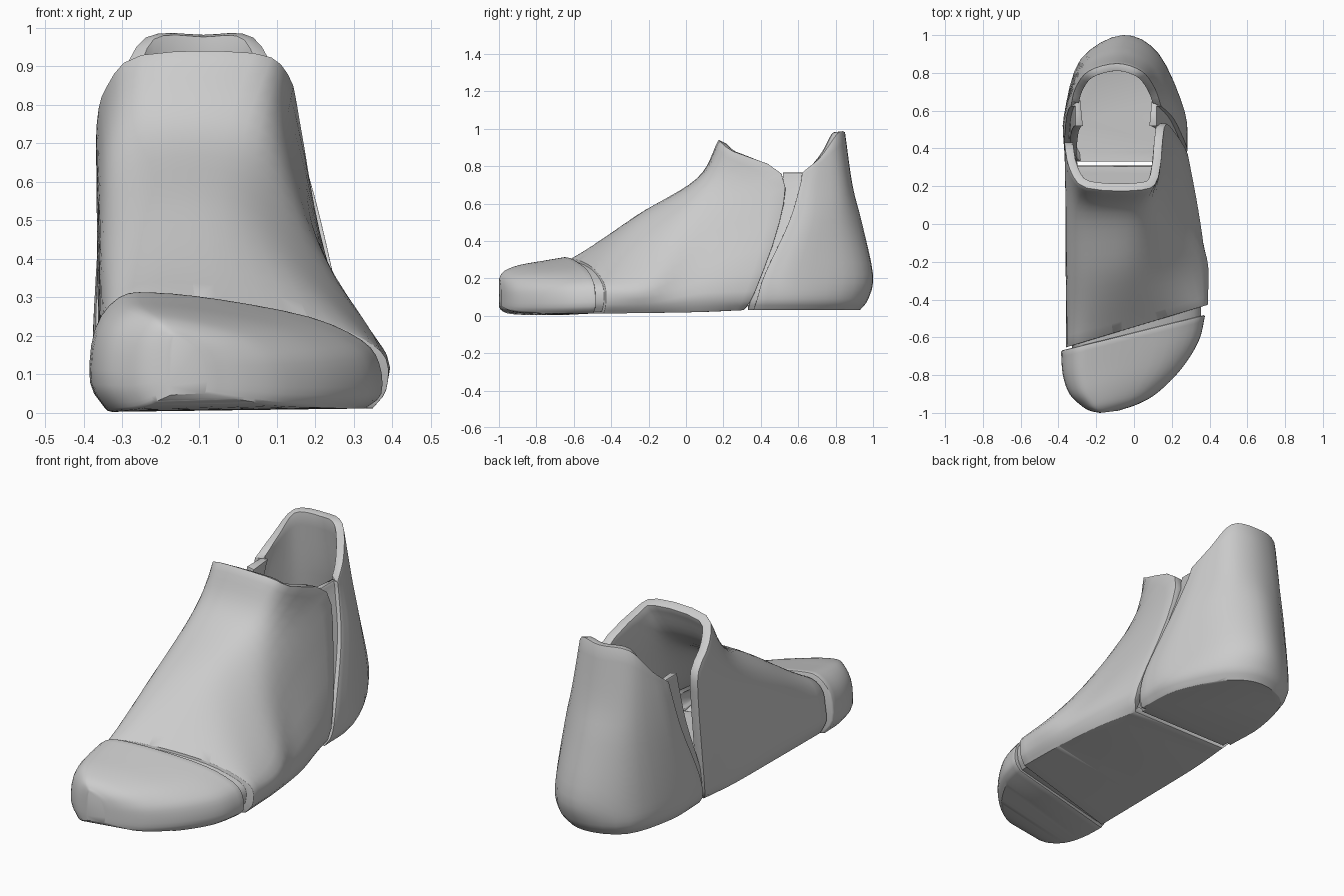
import bpy, bmesh
from mathutils import Vector

if "Cube" in bpy.data.objects:
    bpy.data.objects.remove(bpy.data.objects["Cube"])


def spline(pts, n):
    """Catmull-Rom through pts with n steps per span."""
    p = [Vector(q) for q in pts]
    p = [2 * p[0] - p[1]] + p + [2 * p[-1] - p[-2]]
    out = []
    for a, b, c, d in zip(p, p[1:], p[2:], p[3:]):
        for i in range(n):
            t = i / n
            out.append(0.5 * (2 * b + (c - a) * t + (2 * a - 5 * b + 4 * c - d) * t * t
                              + (3 * b - a - 3 * c + d) * t ** 3))
    return out + [p[-2]]


def loft_smooth(rows, n_along, n_across):
    """Smooth a coarse grid of points in both directions."""
    rows = [spline(r, n_across) for r in rows]
    cols = [spline(c, n_along) for c in zip(*rows)]
    return [list(r) for r in zip(*cols)]


def build(name, rows, closed=False, caps=(), thickness=0.0, bevel=0.01):
    bm = bmesh.new()
    grid = [[bm.verts.new(p) for p in r] for r in rows]
    m = len(rows[0])
    for a, b in zip(grid, grid[1:]):
        for i in range(m if closed else m - 1):
            j = (i + 1) % m
            bm.faces.new((a[i], a[j], b[j], b[i]))
    for c in caps:
        bm.faces.new(grid[c])
    bmesh.ops.recalc_face_normals(bm, faces=bm.faces)
    me = bpy.data.meshes.new(name)
    bm.to_mesh(me)
    bm.free()
    ob = bpy.data.objects.new(name, me)
    bpy.context.collection.objects.link(ob)
    bpy.ops.object.select_all(action='DESELECT')
    ob.select_set(True)
    bpy.context.view_layer.objects.active = ob
    if thickness:
        s = ob.modifiers.new("wall", 'SOLIDIFY')
        s.thickness, s.offset = thickness, -1
        bpy.ops.object.modifier_apply(modifier="wall")
    b = ob.modifiers.new("rounded_rim", 'BEVEL')
    b.width, b.segments, b.limit_method, b.angle_limit = bevel, 2, 'ANGLE', 0.9
    bpy.ops.object.modifier_apply(modifier="rounded_rim")
    bpy.ops.object.shade_smooth_by_angle(angle=0.7)
    return ob


# Toe cap: one normalised section swept over chords of the toe outline
section = [(-.88, .003), (-1, .08), (-.965, .22), (-.8, .302), (-.57, .314), (-.1, .295),
           (.5, .25), (.85, .19), (.97, .13), (.985, .05), (.88, .012)]
# left x, left y, right x, right y, height scale, lift of the sole edge
chords = [(-.385, -.67, .38, -.48, 1, 0), (-.375, -.8, .345, -.62, .93, 0),
          (-.34, -.9, .25, -.77, .87, .003), (-.28, -.96, .13, -.89, .8, .01),
          (-.235, -.988, .03, -.95, .73, .025), (-.18, -1.0, -.08, -.988, .64, .045)]
cap_rows = []
for xl, yl, xr, yr, s, lift in chords:
    row = []
    for u, z in section:
        f = (u + 1) / 2
        row.append((xl + (xr - xl) * f, yl + (yr - yl) * f, lift + z * (s - lift / .314)))
    cap_rows.append(row)
build("toe_cap", loft_smooth(cap_rows, 4, 3), closed=True, caps=(0, -1), bevel=0.015)

# Mid shell: sections from the slanted toe seam back to the ankle opening
toe_seam = [(-.33, .012), (-.36, .08), (-.355, .16), (-.345, .23), (-.31, .28), (-.25, .302),
            (-.16, .302), (0, .285), (.18, .25), (.32, .195), (.385, .14), (.385, .06), (.35, .012)]
instep = [(-.33, .015), (-.355, .08), (-.36, .2), (-.36, .32), (-.345, .42), (-.29, .49),
          (-.19, .525), (-.04, .525), (.09, .465), (.24, .33), (.375, .17), (.375, .07), (.34, .015)]
ankle = [(-.33, .02), (-.345, .08), (-.352, .27), (-.362, .46), (-.355, .58), (-.32, .67),
         (-.23, .725), (-.03, .73), (.08, .68), (.165, .55), (.25, .34), (.34, .12), (.31, .02)]
opening = [(-.32, .31, .03), (-.355, .35, .09), (-.365, .39, .33), (-.367, .42, .58),
           (-.367, .42, .75), (-.34, .29, .85), (-.25, .19, .93), (.04, .18, .935),
           (.13, .25, .88), (.16, .51, .76), (.205, .5, .5), (.285, .37, .13), (.25, .31, .03)]
mid_rows = [[(x, -.545 + .3 * x, z) for x, z in toe_seam],
            [(x, -.22 + .12 * x - .07 * z, z) for x, z in instep],
            [(x, .08 - .03 * z, z) for x, z in ankle],
            opening]
mid = loft_smooth(mid_rows, 6, 3)
# Recessed neck that tucks under the toe cap
centre = Vector((0, -.545, .14))
inset = [centre + (p - centre) * 0.91 for p in mid[0]]
neck = [p + Vector((0, -.06, 0)) for p in inset]
build("mid_shell", [neck, inset] + mid, closed=True, thickness=0.045)

# Heel shell: stacked U-shaped outlines, left front edge round to right front edge
levels = [
    (.03, [(-.33, .36), (-.33, .6), (-.25, .85), (-.06, .93), (.1, .85), (.23, .6), (.25, .36)]),
    (.09, [(-.365, .38), (-.365, .58), (-.28, .87), (-.06, .975), (.13, .88), (.265, .6), (.28, .38)]),
    (.22, [(-.37, .42), (-.37, .58), (-.28, .87), (-.06, 1.0), (.13, .9), (.26, .6), (.275, .42)]),
    (.5, [(-.36, .55), (-.35, .66), (-.26, .86), (-.07, .94), (.1, .86), (.2, .68), (.215, .55)]),
    (.7, [(-.345, .61), (-.33, .7), (-.25, .84), (-.08, .89), (.07, .84), (.145, .7), (.16, .61)]),
]
heel_rows = [[(x, y, z) for x, y in pts] for z, pts in levels]
heel_rows.append([(-.335, .62, .765), (-.31, .72, .85), (-.24, .81, .975), (-.09, .85, .982),
                  (.04, .81, .975), (.11, .72, .85), (.145, .62, .765)])
heel = []
for r in loft_smooth(heel_rows, 4, 4):
    # Recessed flange that slides inside the mid shell
    y = Vector((0, -.03 - .1 * r[0].z, 0))
    l, rt = r[0] + Vector((.025, .005, 0)), r[-1] + Vector((-.025, .005, 0))
    heel.append([l + y, l] + r + [rt, rt + y])
build("heel_shell", heel, caps=(0,), thickness=0.04)
